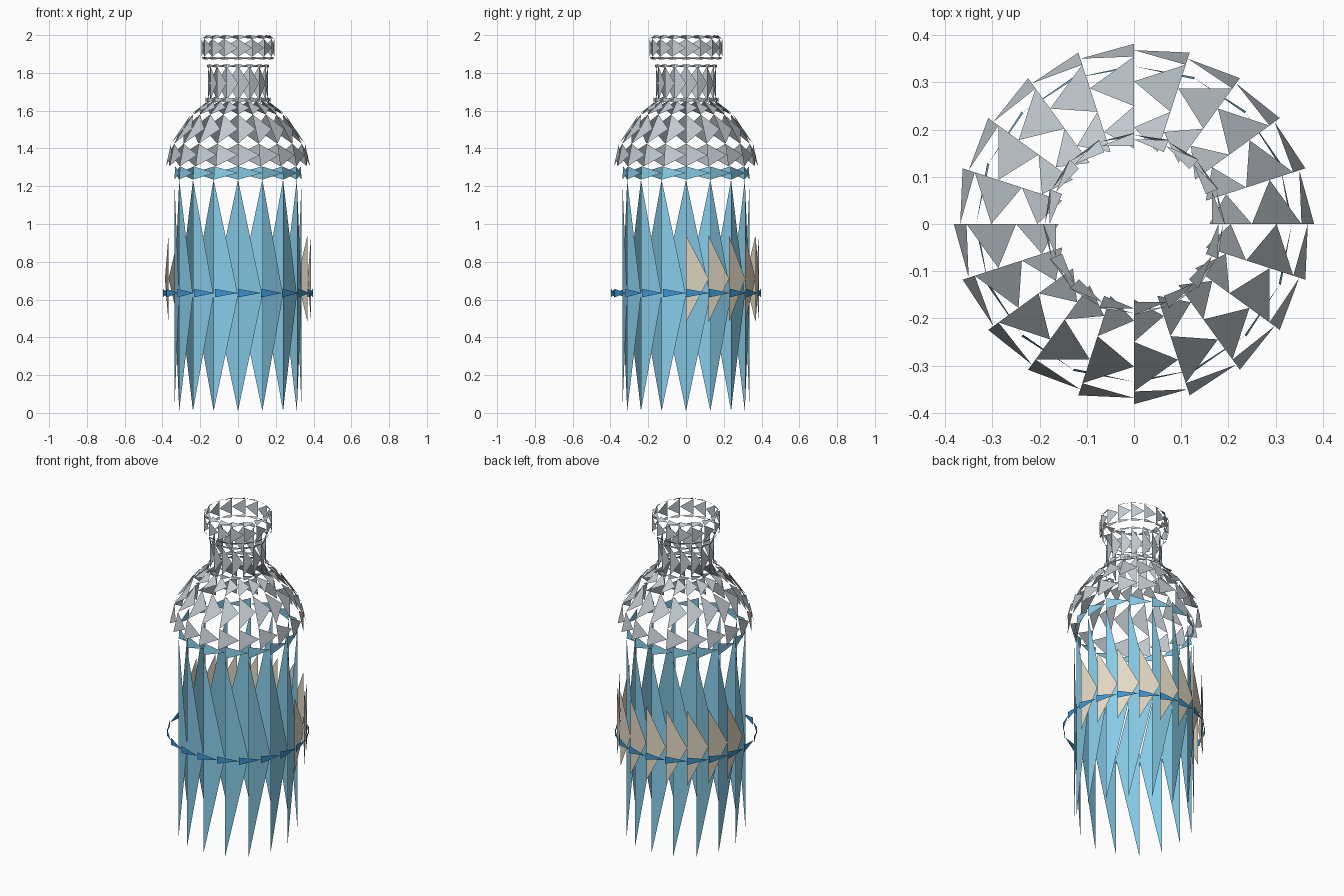
import bpy, bmesh, math

if "Cube" in bpy.data.objects:
    bpy.data.objects.remove(bpy.data.objects["Cube"])


def material(name, rgb):
    m = bpy.data.materials.new(name)
    m.diffuse_color = (*rgb, 1)
    m.use_nodes = True
    m.node_tree.nodes["Principled BSDF"].inputs["Base Color"].default_value = m.diffuse_color
    return m


SILVER = material("silver grey", (0.54, 0.59, 0.63))
SKY = material("sky blue", (0.24, 0.60, 0.80))
BLUE = material("strong blue", (0.042, 0.30, 0.64))
CREAM = material("cream", (0.78, 0.70, 0.55))


def shards(name, profile, sides, mat, count=None):
    """Ring of triangles per profile step: a full upright edge on the left,
    narrowing to the middle of the next upright edge on the right."""
    bm = bmesh.new()
    for (r0, z0), (r1, z1) in zip(profile, profile[1:]):
        rm, zm = (r0 + r1) / 2, (z0 + z1) / 2
        for k in range(count or sides):
            a = 2 * math.pi * k / sides
            b = 2 * math.pi * (k + 1) / sides
            pts = ((r0, z0, a), (rm, zm, b), (r1, z1, a))
            bm.faces.new([bm.verts.new((r * math.cos(t), r * math.sin(t), z))
                          for r, z, t in pts])
    mesh = bpy.data.meshes.new(name)
    bm.to_mesh(mesh)
    bm.free()
    mesh.materials.append(mat)
    ob = bpy.data.objects.new(name, mesh)
    bpy.context.collection.objects.link(ob)
    return ob


# Bottle body and its top rim
shards("body", [(0.337, 0.01), (0.337, 1.235)], 16, SKY)
shards("body_rim", [(0.337, 1.235), (0.332, 1.305)], 16, SKY)

# Half-round label at the back and the thin band around the middle
shards("label", [(0.387, 0.48), (0.387, 0.94)], 20, CREAM, count=10)
shards("middle_band", [(0.397, 0.612), (0.397, 0.657)], 20, BLUE)

# Domed shoulder
shards("shoulder", [(0.382, 1.305), (0.355, 1.425), (0.25, 1.58), (0.16, 1.65)],
       20, SILVER)

# Neck with its lower and upper collars
shards("neck_collar", [(0.172, 1.643), (0.172, 1.672)], 16, SILVER)
shards("neck", [(0.158, 1.655), (0.158, 1.835)], 16, SILVER)
shards("neck_lip", [(0.165, 1.828), (0.165, 1.846)], 16, SILVER)

# Cap with bevelled edges
shards("cap", [(0.185, 1.87), (0.193, 1.885), (0.193, 1.98), (0.165, 2.0)],
       16, SILVER)
